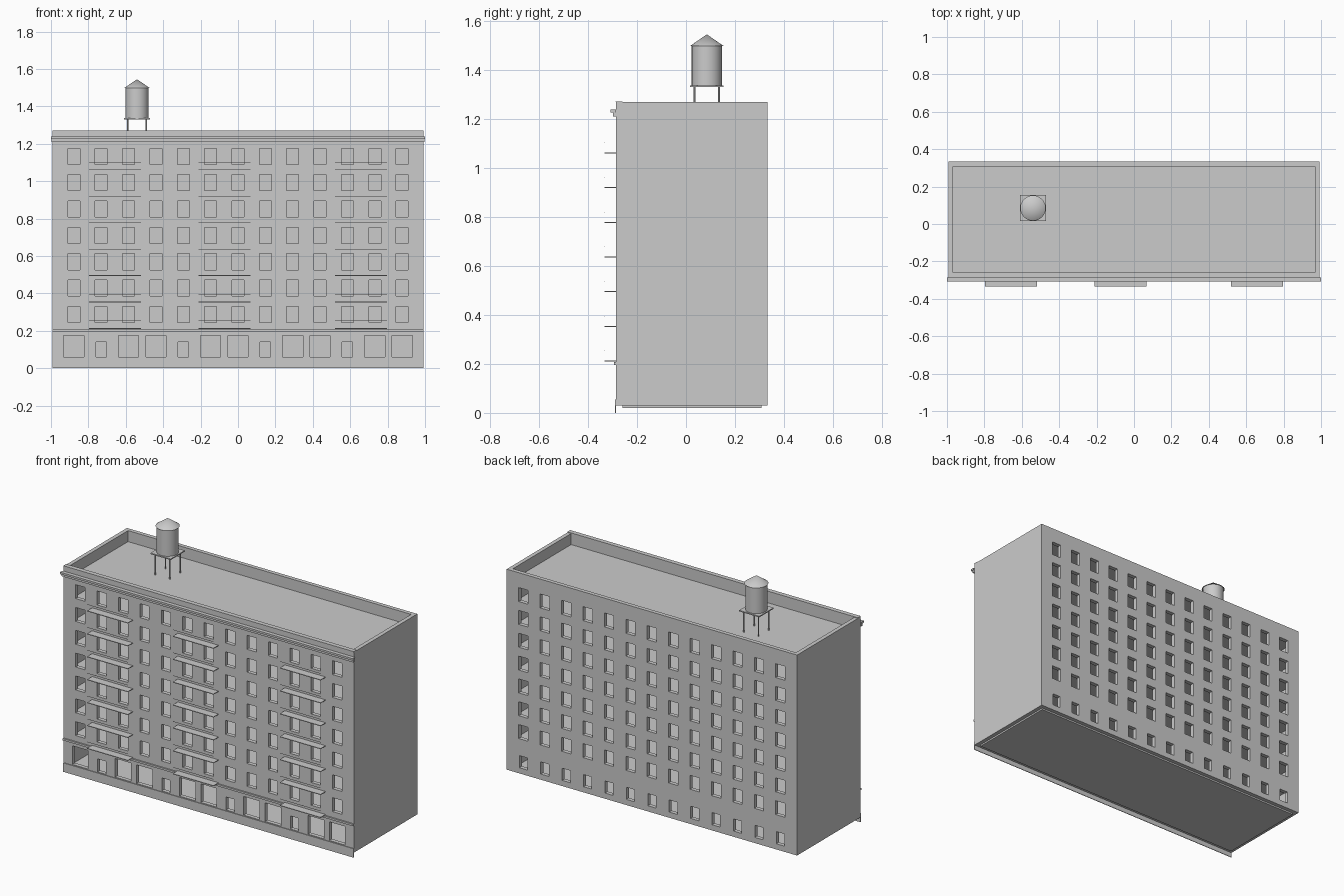
import bpy, bmesh, math

if "Cube" in bpy.data.objects:
    bpy.data.objects.remove(bpy.data.objects["Cube"])

stone = bpy.data.materials.new("light grey")
stone.diffuse_color = (0.6, 0.6, 0.6, 1)
stone.use_nodes = True
stone.node_tree.nodes["Principled BSDF"].inputs["Base Color"].default_value = stone.diffuse_color

# Overall dimensions
HX, Y0, Y1, ZB, ZT, T = 0.992, -0.285, 0.333, 0.03, 1.268, 0.025
STEP, FLOOR = 0.1463, 0.141
COLS = [(i - 6) * STEP for i in range(13)]
ROWS = [0.287 + FLOOR * k for k in range(7)]
DOORS = {1, 4, 7, 10}


def finish(name, bm):
    bmesh.ops.recalc_face_normals(bm, faces=bm.faces)
    me = bpy.data.meshes.new(name)
    bm.to_mesh(me)
    bm.free()
    me.materials.append(stone)
    ob = bpy.data.objects.new(name, me)
    bpy.context.collection.objects.link(ob)
    return ob


def add_box(bm, x0, x1, y0, y1, z0, z1):
    vs = bmesh.ops.create_cube(bm, size=1)["verts"]
    for v in vs:
        v.co.x = x1 if v.co.x > 0 else x0
        v.co.y = y1 if v.co.y > 0 else y0
        v.co.z = z1 if v.co.z > 0 else z0


def boxes(name, items):
    bm = bmesh.new()
    for b in items:
        add_box(bm, *b)
    return finish(name, bm)


def pierced_wall(name, y, holes):
    """Wall from y to y+T with rectangular openings (x0, x1, z0, z1)."""
    xs = sorted({-HX, HX} | {round(v, 4) for h in holes for v in h[:2]})
    zs = sorted({ZB, ZT} | {round(v, 4) for h in holes for v in h[2:]})
    bm = bmesh.new()
    grid = {}

    def vert(x, z):
        if (x, z) not in grid:
            grid[x, z] = bm.verts.new((x, y, z))
        return grid[x, z]

    for xa, xb in zip(xs, xs[1:]):
        for za, zb in zip(zs, zs[1:]):
            cx, cz = (xa + xb) / 2, (za + zb) / 2
            if any(h[0] < cx < h[1] and h[2] < cz < h[3] for h in holes):
                continue
            bm.faces.new([vert(xa, za), vert(xb, za), vert(xb, zb), vert(xa, zb)])
    ext = bmesh.ops.extrude_face_region(bm, geom=bm.faces[:], use_keep_orig=True)
    for g in ext["geom"]:
        if isinstance(g, bmesh.types.BMVert):
            g.co.y += T
    return finish(name, bm)


# Front and back walls with openings
upper = [(x - 0.032, x + 0.032, z - 0.043, z + 0.043) for x in COLS for z in ROWS]
shops = [(x - 0.028, x + 0.028, 0.06, 0.14) if i in DOORS else
         (x - 0.054, x + 0.054, 0.06, 0.175) for i, x in enumerate(COLS)]
rear = [(x - 0.028, x + 0.028, 0.065, 0.14) for x in COLS]
pierced_wall("front_wall", Y0, upper + shops)
pierced_wall("back_wall", Y1 - T, upper + rear)

# Blank end walls
boxes("end_walls", [(s * HX - (T if s > 0 else 0), s * HX + (T if s < 0 else 0),
                     Y0 + T, Y1 - T, ZB, ZT) for s in (-1, 1)])

# Interior floors, spine wall and roof
IX, IY0, IY1 = HX - T, Y0 + T, Y1 - T
boxes("ground_slab", [(-IX, IX, IY0, IY1, 0.02, 0.035)])
boxes("floor_slabs", [(-IX, IX, IY0, IY1, 0.2 + FLOOR * k, 0.212 + FLOOR * k) for k in range(7)])
boxes("spine_wall", [(-IX, IX, 0.015, 0.03, 0.035, 1.19)])
boxes("roof_deck", [(-IX, IX, IY0, IY1, 1.187, 1.2)])

# Front trim: plinth, storey ledge, cornice, coping
boxes("front_plinth", [(-HX, HX, Y0 - 0.004, Y0, 0, 0.055)])
boxes("storey_ledge", [(-HX, HX, Y0 - 0.009, Y0, 0.196, 0.208)])
boxes("cornice", [(-0.997, 0.997, Y0 - 0.013, Y0, 1.21, 1.226),
                  (-1.0, 1.0, Y0 - 0.023, Y0, 1.226, 1.238)])
boxes("front_coping", [(-HX, HX, Y0 - 0.003, Y0 + T, ZT, ZT + 0.004)])

# Balcony slabs with thin rails
slabs, rails = [], []
for cx in (-4.5 * STEP, -0.5 * STEP, 4.5 * STEP):
    for k in range(7):
        z = 0.212 + k * 0.1415
        slabs.append((cx - 0.139, cx + 0.139, -0.333, Y0, z - 0.002, z + 0.002))
        rails.append((cx - 0.139, cx + 0.139, -0.333, -0.331, z + 0.04, z + 0.042))
boxes("balcony_slabs", slabs)
boxes("balcony_rails", rails)

# Rooftop water tank
TX, TY = -0.54, 0.085


def cone(name, r0, r1, z0, z1, spots=((TX, TY),), n=24):
    bm = bmesh.new()
    for x, y in spots:
        vs = bmesh.ops.create_cone(bm, cap_ends=True, segments=n, radius1=r0,
                                   radius2=r1, depth=z1 - z0)["verts"]
        bmesh.ops.translate(bm, verts=vs, vec=(x, y, (z0 + z1) / 2))
    ob = finish(name, bm)
    ob.data.shade_smooth()
    bpy.context.view_layer.objects.active = ob
    ob.select_set(True)
    bpy.ops.object.shade_smooth_by_angle(angle=math.radians(35))
    ob.select_set(False)


cone("tank_legs", 0.004, 0.004, 1.2, 1.33,
     [(TX + a * 0.05, TY + b * 0.05) for a in (-1, 1) for b in (-1, 1)], 8)
boxes("tank_platform", [(TX - 0.069, TX + 0.069, TY - 0.069, TY + 0.069, 1.33, 1.337)])
cone("tank_barrel", 0.062, 0.062, 1.337, 1.5)
cone("tank_roof", 0.068, 0.0, 1.498, 1.545)
